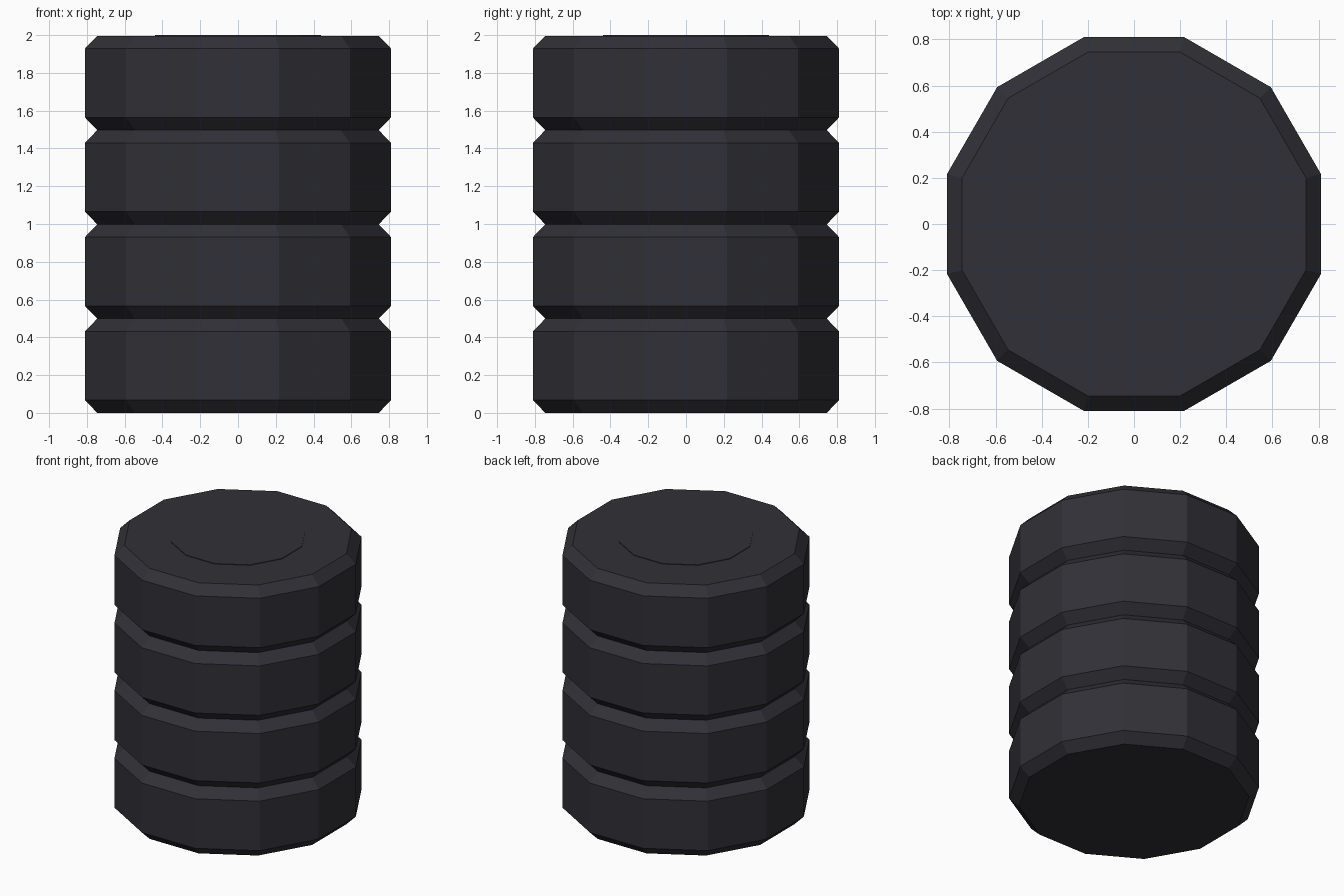
import bpy
import bmesh
import math
from mathutils import Matrix

if "Cube" in bpy.data.objects:
    bpy.data.objects.remove(bpy.data.objects["Cube"], do_unlink=True)

SIDES = 12
TO_CORNER = 1 / math.cos(math.pi / SIDES)  # flat-to-flat radius -> corner radius

rubber = bpy.data.materials.new("dark_rubber")
rubber.use_nodes = True
rubber.diffuse_color = (0.03, 0.03, 0.038, 1)
rubber.node_tree.nodes["Principled BSDF"].inputs["Base Color"].default_value = rubber.diffuse_color


def lathe(name, profile, z):
    """Twelve-sided solid from (flat radius, height) rings, capped at both ends."""
    bm = bmesh.new()
    rings = []
    for radius, height in profile:
        ring = bmesh.ops.create_circle(
            bm, segments=SIDES, radius=radius * TO_CORNER,
            matrix=Matrix.Translation((0, 0, height)) @ Matrix.Rotation(math.pi / SIDES, 4, "Z"))
        rings.append(ring["verts"])
    for low, high in zip(rings, rings[1:]):
        for i in range(SIDES):
            j = (i + 1) % SIDES
            bm.faces.new((low[i], low[j], high[j], high[i]))
    bm.faces.new(rings[0])
    bm.faces.new(rings[-1])
    bmesh.ops.recalc_face_normals(bm, faces=bm.faces)
    mesh = bpy.data.meshes.new(name)
    bm.to_mesh(mesh)
    bm.free()
    mesh.materials.append(rubber)
    obj = bpy.data.objects.new(name, mesh)
    obj.location.z = z
    bpy.context.collection.objects.link(obj)
    return obj


# Four stacked tyres with chamfered rims
TYRE_HEIGHT = 0.499
CHAMFER = 0.067
tyre_profile = [(0.745, 0), (0.81, CHAMFER), (0.81, TYRE_HEIGHT - CHAMFER), (0.745, TYRE_HEIGHT)]
for level in range(4):
    lathe(f"tyre_{level + 1}", tyre_profile, level * TYRE_HEIGHT)

# Thin hub plate on the top tyre
lathe("hub_plate", [(0.44, 0), (0.44, 0.004)], 4 * TYRE_HEIGHT)
